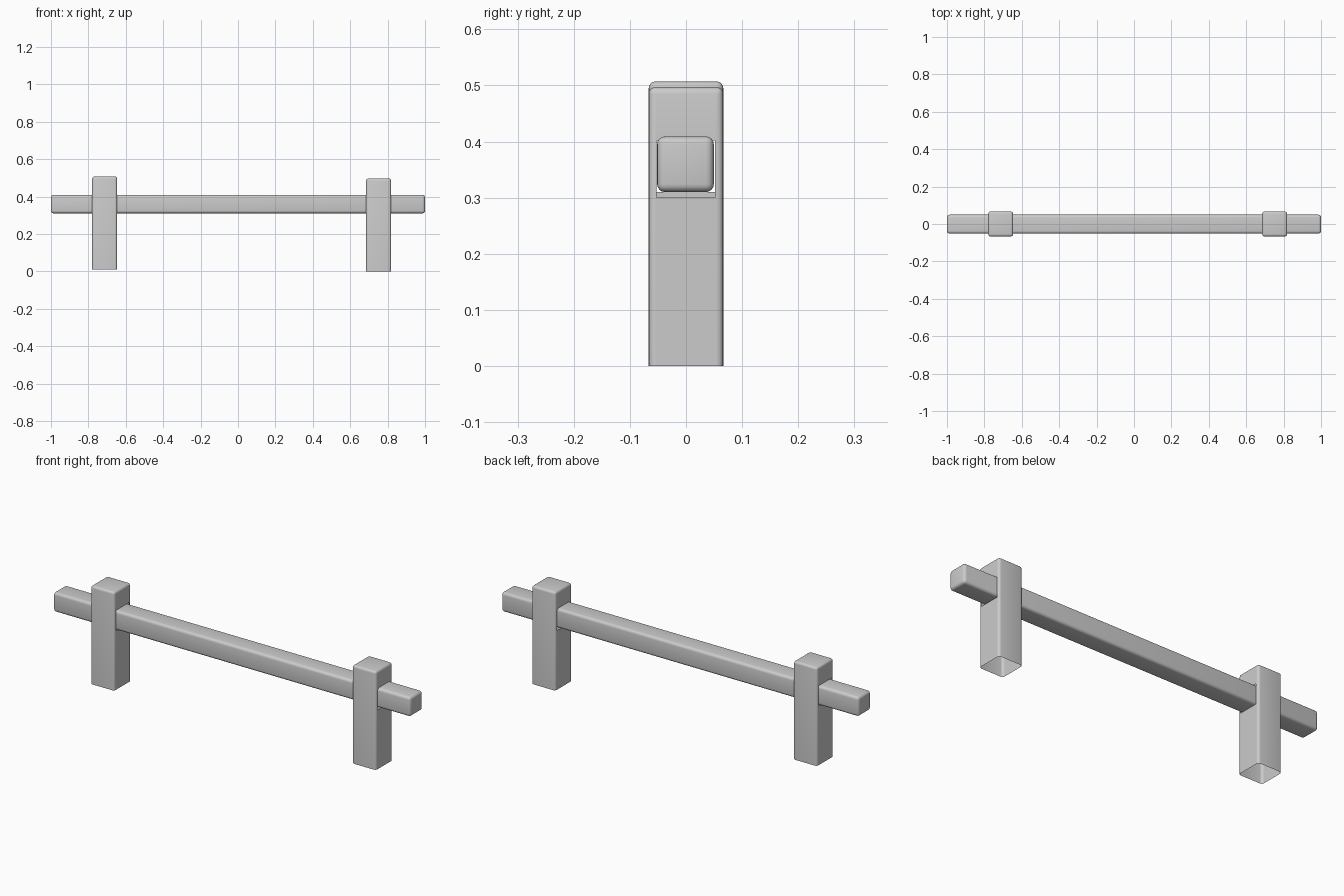
import bpy, bmesh
from mathutils import Matrix, Vector

if "Cube" in bpy.data.objects:
    bpy.data.objects.remove(bpy.data.objects["Cube"])


def rounded_box(size, centre, radius, open_bottom=False):
    """bmesh of a box with rounded edges, optionally without its bottom."""
    bm = bmesh.new()
    bmesh.ops.create_cube(bm, size=1.0, matrix=Matrix.Translation(centre) @ Matrix.Diagonal((*size, 1)))
    if open_bottom:
        bmesh.ops.delete(bm, geom=[f for f in bm.faces if f.normal.z < -0.9], context='FACES_ONLY')
    edges = [e for e in bm.edges if len(e.link_faces) == 2]
    bmesh.ops.bevel(bm, geom=edges, offset=radius, segments=4, profile=0.5, affect='EDGES')
    bm.normal_update()
    return bm


def cut_side_windows(bm, y0, y1, z0, z1):
    """Cut the square opening for the bar through both x-facing walls."""
    def walls():
        return [f for f in bm.faces if abs(f.normal.x) > 0.999]
    for co, no in (((0, 0, z0), (0, 0, 1)), ((0, 0, z1), (0, 0, 1)),
                   ((0, y0, 0), (0, 1, 0)), ((0, y1, 0), (0, 1, 0))):
        faces = walls()
        geom = list({v for f in faces for v in f.verts}) + list({e for f in faces for e in f.edges}) + faces
        bmesh.ops.bisect_plane(bm, geom=geom, plane_co=Vector(co), plane_no=Vector(no), dist=1e-5)
        bm.normal_update()
    hole = []
    for f in walls():
        c = f.calc_center_median()
        if y0 < c.y < y1 and z0 < c.z < z1:
            hole.append(f)
    bmesh.ops.delete(bm, geom=hole, context='FACES')


def finish(bm, name):
    me = bpy.data.meshes.new(name)
    bm.to_mesh(me)
    bm.free()
    ob = bpy.data.objects.new(name, me)
    bpy.context.collection.objects.link(ob)
    bpy.ops.object.select_all(action='DESELECT')
    ob.select_set(True)
    bpy.context.view_layer.objects.active = ob
    bpy.ops.object.shade_smooth_by_angle()
    return ob


# Long square crossbar
finish(rounded_box((2.0, 0.101, 0.099), (0, -0.001, 0.3595), 0.014), "crossbar")

# Two hollow posts, open at the bottom, with the bar threaded through
for name, x, z in (("left_post", -0.713, 0.01), ("right_post", 0.752, 0.0)):
    post = rounded_box((0.133, 0.133, 0.497), (x, 0, z + 0.2485), 0.012, open_bottom=True)
    cut_side_windows(post, -0.053, 0.052, z + 0.30, z + 0.402)
    finish(post, name)
